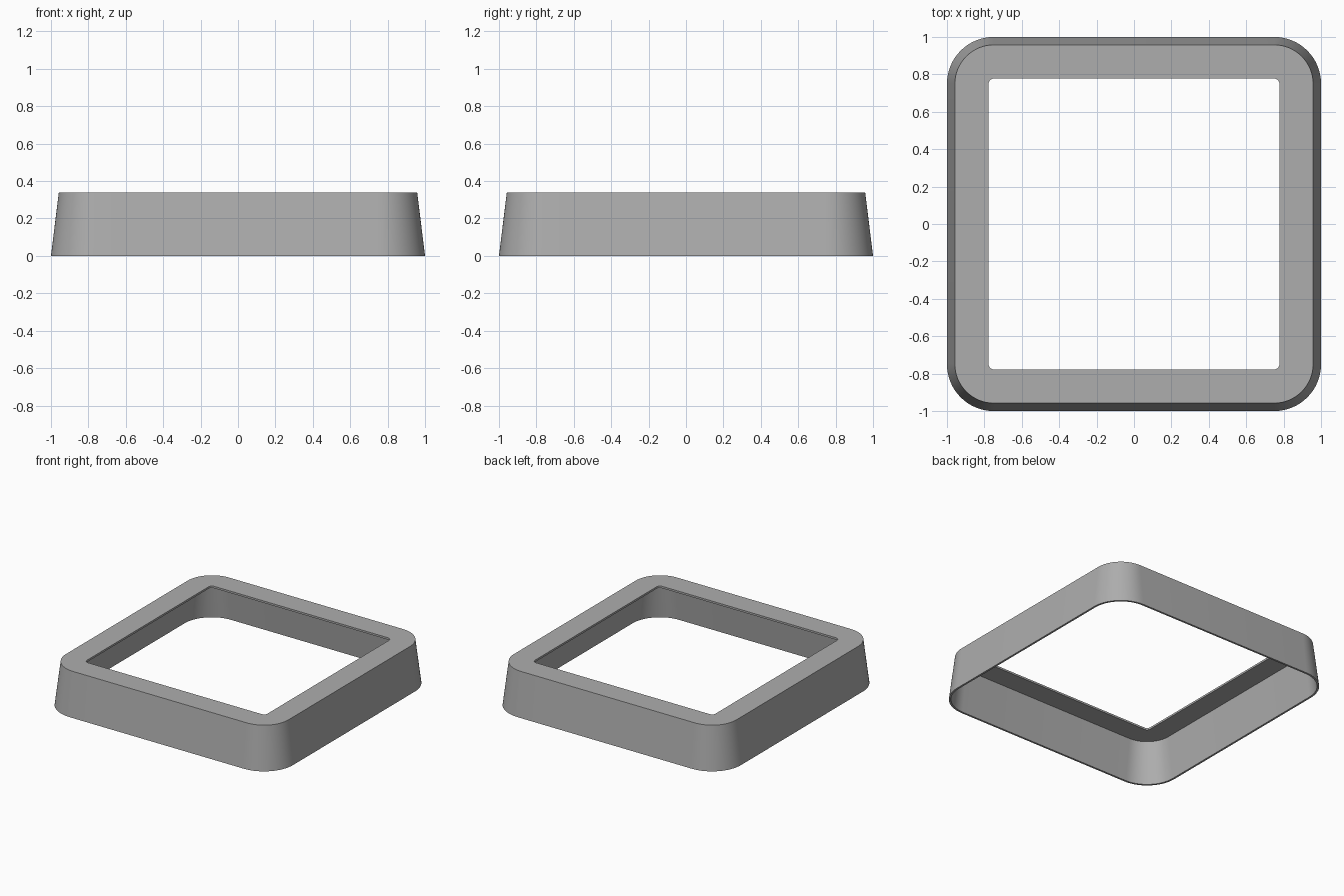
import bpy, bmesh, math

if "Cube" in bpy.data.objects:
    bpy.data.objects.remove(bpy.data.objects["Cube"])

SEG = 16  # segments per rounded corner


def rounded_square(bm, half, radius, z):
    """Ring of vertices around a rounded square."""
    ring = []
    for q, (sx, sy) in enumerate([(1, 1), (-1, 1), (-1, -1), (1, -1)]):
        for i in range(SEG + 1):
            a = math.radians(90 * (q + i / SEG))
            c = half - radius
            ring.append(bm.verts.new((sx * c + radius * math.cos(a),
                                      sy * c + radius * math.sin(a), z)))
    return ring


grey = bpy.data.materials.new("plain_grey")
grey.diffuse_color = (0.42, 0.42, 0.42, 1)
grey.use_nodes = True
grey.node_tree.nodes["Principled BSDF"].inputs["Base Color"].default_value = grey.diffuse_color

# Hollow tapered frame: outer wall, top rim, square opening, inner wall
bm = bmesh.new()
T = 0.015
profile = [
    (1.0, 0.25, 0.0),             # outer foot
    (0.958, 0.21, 0.34),          # outer top edge
    (0.778, 0.03, 0.34),          # opening, top
    (0.778, 0.03, 0.34 - T),      # opening, underside
    (0.96 - T, 0.21 - T, 0.34 - T),  # inner top
    (1.0 - T, 0.25 - T, 0.0),     # inner foot
]
rings = [rounded_square(bm, *p) for p in profile]
for k, a in enumerate(rings):
    b = rings[(k + 1) % len(rings)]
    for i in range(len(a)):
        j = (i + 1) % len(a)
        bm.faces.new((a[i], a[j], b[j], b[i]))
bmesh.ops.recalc_face_normals(bm, faces=bm.faces)
mesh = bpy.data.meshes.new("bezel_frame")
bm.to_mesh(mesh)
bm.free()
mesh.materials.append(grey)
frame = bpy.data.objects.new("bezel_frame", mesh)
bpy.context.collection.objects.link(frame)
bpy.context.view_layer.objects.active = frame
frame.select_set(True)
bpy.ops.object.shade_smooth_by_angle(angle=math.radians(30))
